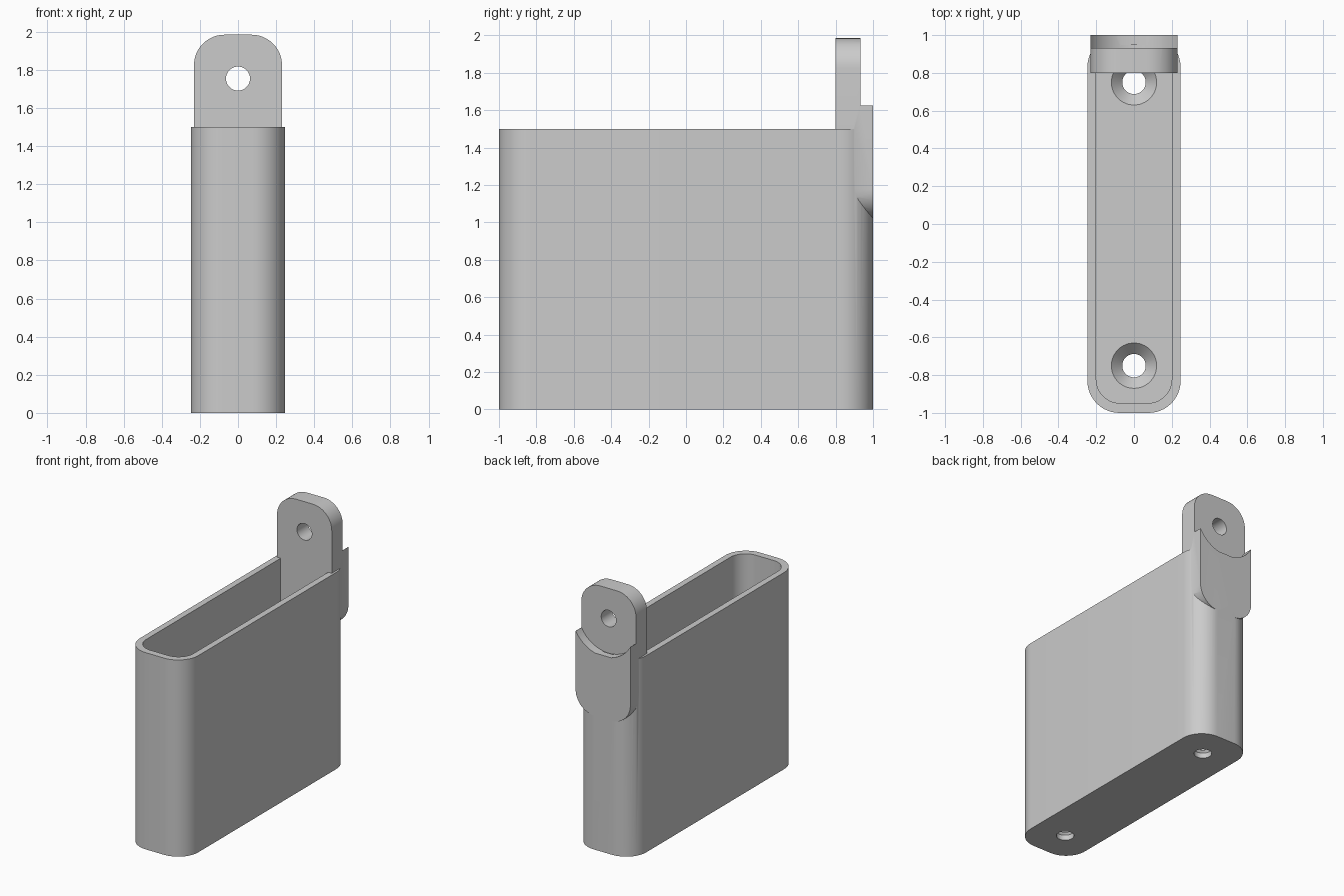
import bpy, math
from math import pi, cos, sin
from mathutils import Matrix

cube = bpy.data.objects.get("Cube")
if cube:
    bpy.data.objects.remove(cube, do_unlink=True)

grey = bpy.data.materials.new("plain_grey")
grey.use_nodes = True
colour = (0.6, 0.6, 0.6, 1)
grey.diffuse_color = colour
grey.node_tree.nodes["Principled BSDF"].inputs["Base Color"].default_value = colour


def rounded(hx, hy, r, n=12):
    """Outline of a rounded rectangle, anticlockwise."""
    pts = []
    for q, (sx, sy) in enumerate([(1, 1), (-1, 1), (-1, -1), (1, -1)]):
        for i in range(n + 1):
            a = (q + i / n) * pi / 2
            pts.append((sx * (hx - r) + r * cos(a), sy * (hy - r) + r * sin(a)))
    return pts


def circle(r, n=48):
    return [(r * cos(2 * pi * i / n), r * sin(2 * pi * i / n)) for i in range(n)]


def loft(name, rings, matrix=Matrix()):
    """Solid from stacked (outline, height) rings with the same point count."""
    n = len(rings[0][0])
    verts = [(x, y, z) for outline, z in rings for x, y in outline]
    faces = [list(range(n))[::-1], list(range(len(verts) - n, len(verts)))]
    for k in range(len(rings) - 1):
        for i in range(n):
            j = (i + 1) % n
            faces.append((k * n + i, k * n + j, k * n + n + j, k * n + n + i))
    mesh = bpy.data.meshes.new(name)
    mesh.from_pydata(verts, [], faces)
    mesh.transform(matrix)
    mesh.materials.append(grey)
    ob = bpy.data.objects.new(name, mesh)
    bpy.context.collection.objects.link(ob)
    return ob


def combine(target, other, operation):
    """Apply a boolean and drop the helper."""
    bpy.context.view_layer.objects.active = target
    mod = target.modifiers.new("boolean", "BOOLEAN")
    mod.operation, mod.solver, mod.object = operation, "EXACT", other
    other.hide_render = True
    bpy.ops.object.modifier_apply(modifier=mod.name)
    bpy.data.objects.remove(other, do_unlink=True)


def upright(y, z):
    """Lays an outline in the xz plane, with its depth running to +y."""
    return Matrix.Translation((0, y, z)) @ Matrix.Rotation(pi / 2, 4, "X") @ Matrix.Scale(-1, 4, (0, 0, 1))


# Open box with rounded corners
box_top, floor = 1.5, 0.1
holder = loft("holder_box", [(rounded(0.247, 1, 0.17), 0), (rounded(0.247, 1, 0.17), box_top)])
inside = rounded(0.2, 0.948, 0.125)
combine(holder, loft("cavity", [(inside, floor), (inside, 2.2)]), "DIFFERENCE")

# Rounded hanging tab, set through the back wall
tab_low, tab_high, hole_z = 1.02, 1.985, 1.755
outline = rounded(0.231, (tab_high - tab_low) / 2, 0.16)
tab = loft("hanging_tab", [(outline, 0), (outline, 0.2)], upright(0.8, (tab_low + tab_high) / 2))
tab.data.flip_normals()

# Round recess behind the tab, and its screw hole
for radius, start in ((0.264, 0.932), (0.063, 0.6)):
    cutter = loft("tab_cutter", [(circle(radius), 0), (circle(radius), 0.6)], upright(start, hole_z))
    cutter.data.flip_normals()
    combine(tab, cutter, "DIFFERENCE")
# Clear the ears of the tab above the recess
ears = loft("ear_cutter", [(rounded(0.4, 0.25, 0.01), 0), (rounded(0.4, 0.25, 0.01), 0.3)],
            upright(0.932, 1.625 + 0.25))
ears.data.flip_normals()
combine(tab, ears, "DIFFERENCE")
combine(holder, tab, "UNION")

# Countersunk holes in the floor
for y in (-0.75, 0.75):
    sink = loft("countersink", [(circle(0.062), -0.1), (circle(0.062), 0.04),
                                (circle(0.12), floor), (circle(0.12), floor + 0.1)],
                Matrix.Translation((0, y, 0)))
    combine(holder, sink, "DIFFERENCE")

# Smooth rounds, sharp edges
bpy.ops.object.select_all(action="DESELECT")
holder.select_set(True)
bpy.context.view_layer.objects.active = holder
bpy.ops.object.shade_smooth_by_angle(angle=math.radians(30))
